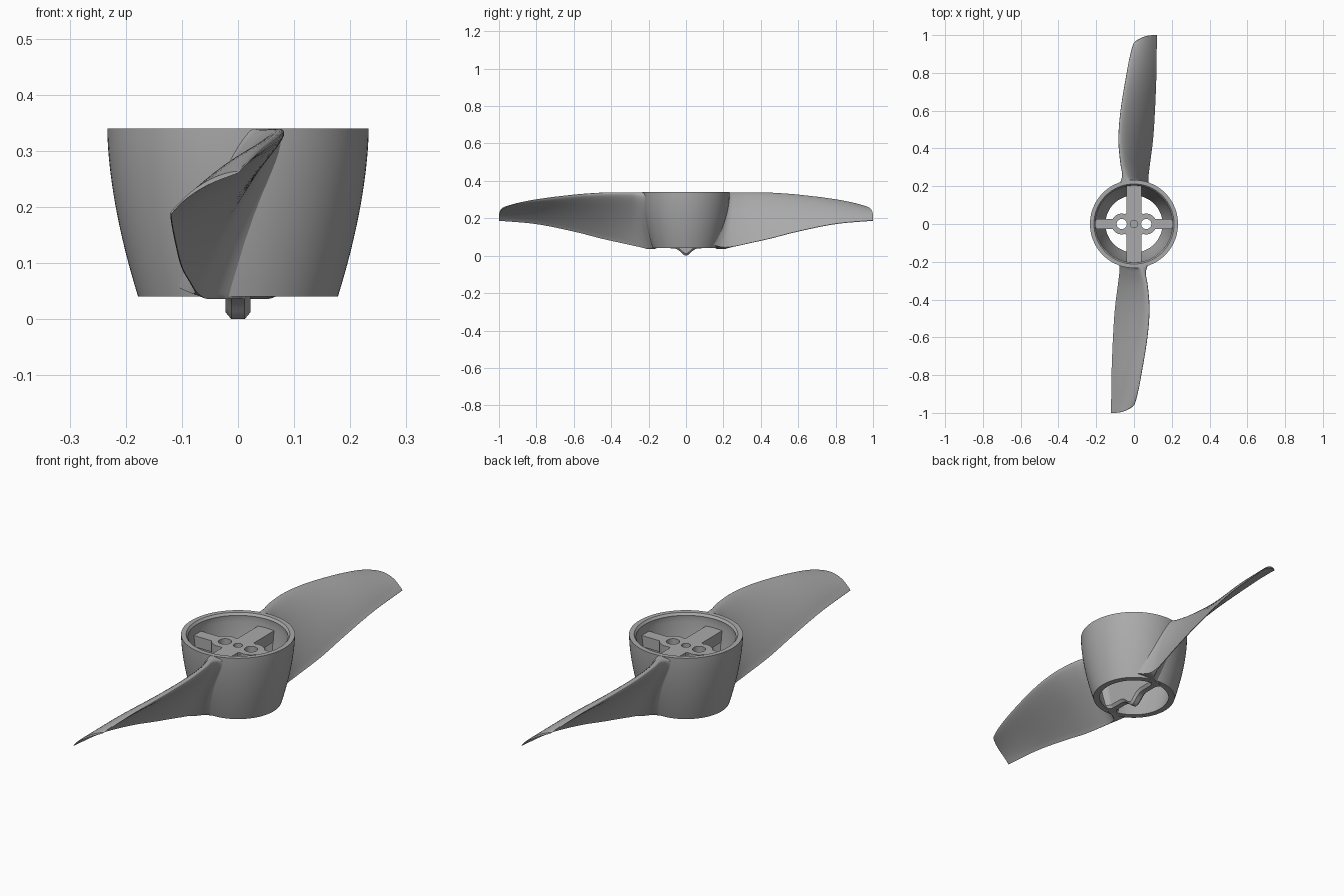
import bpy, bmesh, math
from mathutils import Vector

if "Cube" in bpy.data.objects:
    bpy.data.objects.remove(bpy.data.objects["Cube"], do_unlink=True)

grey = bpy.data.materials.new("plain grey")
grey.use_nodes = True
colour = (0.4, 0.4, 0.4, 1)
grey.diffuse_color = colour
grey.node_tree.nodes["Principled BSDF"].inputs["Base Color"].default_value = colour


def finish(obj, angle=35):
    """Material and smooth shading with sharp edges kept."""
    obj.data.materials.clear()
    obj.data.materials.append(grey)
    bpy.ops.object.select_all(action="DESELECT")
    obj.select_set(True)
    bpy.context.view_layer.objects.active = obj
    bpy.ops.object.shade_smooth_by_angle(angle=math.radians(angle))


def mesh_object(name, bm):
    bmesh.ops.recalc_face_normals(bm, faces=bm.faces)
    mesh = bpy.data.meshes.new(name)
    bm.to_mesh(mesh)
    bm.free()
    obj = bpy.data.objects.new(name, mesh)
    bpy.context.collection.objects.link(obj)
    return obj


def bridge(bm, rings):
    for a, b in zip(rings, rings[1:]):
        for i in range(len(a)):
            j = (i + 1) % len(a)
            bm.faces.new((a[i], a[j], b[j], b[i]))


def hub_radius(z):
    """Outer radius of the hub, bulging toward the top."""
    return 0.233 - 0.055 * max(0, (0.34 - z) / 0.3) ** 1.7


# Hub shell: closed profile turned around z
TOP, BOTTOM, SEGMENTS = 0.34, 0.04, 96
levels = [BOTTOM + (TOP - BOTTOM) * i / 16 for i in range(17)]
profile = [(hub_radius(z), z) for z in levels]
profile += [(0.212, TOP), (0.204, 0.33)]
profile += [(hub_radius(z) - 0.027, z) for z in reversed(levels[:-1])]
bm = bmesh.new()
rings = []
for s in range(SEGMENTS):
    a = math.tau * s / SEGMENTS
    rings.append([bm.verts.new((r * math.cos(a), r * math.sin(a), z)) for r, z in profile])
bridge(bm, rings + rings[:1])
finish(mesh_object("hub_shell", bm))

# Cross-shaped motor plate with screw and shaft holes
HOLE_X, LOBE = 0.065, 0.055


def plate_radius(a):
    c, s = abs(math.cos(a)), abs(math.sin(a))
    arm_y = min(0.21, 0.04 / max(c, 1e-6))
    arm_x = min(0.21, 0.026 / max(s, 1e-6))
    under = LOBE ** 2 - (HOLE_X * s) ** 2
    lobe = HOLE_X * c + math.sqrt(under) if under > 0 else 0
    return max(arm_x, arm_y, lobe, 0.07)


def add_loop(curve, points):
    spline = curve.splines.new("POLY")
    spline.points.add(len(points) - 1)
    for p, (x, y) in zip(spline.points, points):
        p.co = (x, y, 0, 1)
    spline.use_cyclic_u = True


def polar(radius, steps, cx=0):
    angles = [math.tau * i / steps for i in range(steps)]
    return [(cx + radius(a) * math.cos(a), radius(a) * math.sin(a)) for a in angles]


curve = bpy.data.curves.new("motor_plate", "CURVE")
curve.dimensions = "2D"
curve.fill_mode = "BOTH"
curve.extrude = 0.025
add_loop(curve, polar(plate_radius, 360))
for x, r in ((-HOLE_X, 0.027), (0, 0.019), (HOLE_X, 0.027)):
    add_loop(curve, polar(lambda a: r, 32, x))
plate = bpy.data.objects.new("motor_plate", curve)
plate.location.z = 0.265
bpy.context.collection.objects.link(plate)
bpy.ops.object.select_all(action="DESELECT")
plate.select_set(True)
bpy.context.view_layer.objects.active = plate
bpy.ops.object.convert(target="MESH")
finish(bpy.context.object)

# Central spine under the plate, with a rounded bump at the middle
bm = bmesh.new()
rings = []
for i in range(61):
    t = i / 30 - 1
    y = 0.165 * t
    low = BOTTOM * (1 - math.exp(-(y / 0.035) ** 2))
    wide = 0.022 + 0.025 * max(0, abs(t) - 0.8) / 0.2
    y_top = 0.21 * t
    section = [(-wide, 0.25), (-wide, low + 0.012), (0.01 - wide, low),
               (wide - 0.01, low), (wide, low + 0.012), (wide, 0.25)]
    rings.append([bm.verts.new((x, y_top if z == 0.25 else y, z)) for x, z in section])
bridge(bm, rings)
for ring in (rings[0], rings[-1]):
    bm.faces.new(ring)
finish(mesh_object("centre_spine", bm))

# Blade stations: radius, trailing x z, leading x z, half thickness, root blend
stations = [Vector(s) for s in (
    (0.20, -0.060, 0.04, 0.050, 0.335, 0.070, 1),
    (0.235, -0.068, 0.04, 0.052, 0.337, 0.036, 0.4),
    (0.27, -0.076, 0.05, 0.056, 0.338, 0.022, 0.08),
    (0.33, -0.085, 0.065, 0.07, 0.339, 0.018, 0),
    (0.45, -0.10, 0.092, 0.08, 0.336, 0.016, 0),
    (0.60, -0.11, 0.13, 0.07, 0.325, 0.013, 0),
    (0.80, -0.118, 0.17, 0.038, 0.30, 0.010, 0),
    (1.00, -0.12, 0.188, 0.0, 0.262, 0.004, 0))]


def smooth_station(f):
    """Catmull-Rom blend between stations."""
    last = len(stations) - 1
    i = min(int(f), last - 1)
    t = f - i
    a, b, c, d = (stations[min(max(k, 0), last)] for k in range(i - 1, i + 3))
    return 0.5 * (2 * b + (c - a) * t + (2 * a - 5 * b + 4 * c - d) * t * t
                  + (3 * b - a - 3 * c + d) * t ** 3)


def blade_section(f, chord_steps=20):
    r, xt, zt, xl, zl, half, root = smooth_station(f)
    root = min(max(root, 0), 1)
    chord = Vector((xl - xt, zl - zt))
    normal = Vector((-chord.y, chord.x)).normalized()
    tip = max(0, (r - 0.8) / 0.2) ** 3
    points = []
    for side in (1, -1):
        for i in range(chord_steps + 1):
            u = (1 - math.cos(math.pi * i / chord_steps)) / 2
            if side < 0:
                u = 1 - u
            foil = 4 * (math.sqrt(1 - u) - (1 - u))
            offset = side * max(0.0015, half * ((1 - root) * foil + root))
            offset += 0.05 * u * (1 - u) * (1 - root)
            p = Vector((xt, zt)) + chord * u + normal * offset
            x, z = p.x, min(max(p.y, 0.036), 0.339)
            wall = hub_radius(z) - 0.012
            on_hub = math.sqrt(max(wall * wall - x * x, 0.001))
            out = r - 0.04 * tip * u ** 3
            points.append((x, -(root * on_hub + (1 - root) * out), z))
    return points


# Two identical blades, half a turn apart
for name, turn in (("front_blade", 1), ("back_blade", -1)):
    bm = bmesh.new()
    count = (len(stations) - 1) * 6
    rings = [[bm.verts.new((x * turn, y * turn, z)) for x, y, z in blade_section(k / 6)]
             for k in range(count + 1)]
    bridge(bm, rings)
    bm.faces.new(rings[-1])
    finish(mesh_object(name, bm), 50)
